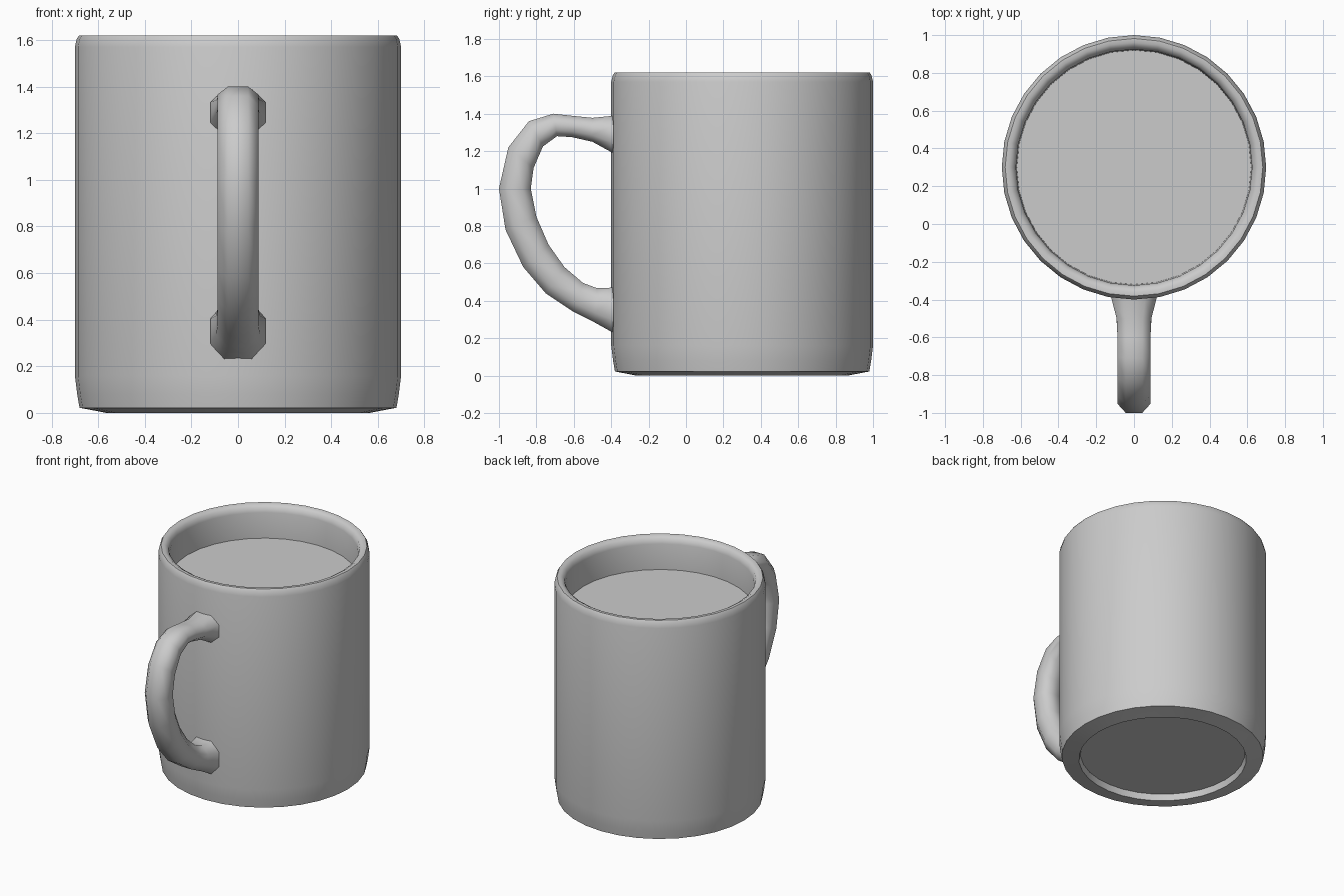
import bpy, bmesh, math

if "Cube" in bpy.data.objects:
    bpy.data.objects.remove(bpy.data.objects["Cube"])

CY = 0.3      # mug axis sits behind the centre to leave room for the handle
SEG = 32


def finish(name, bm, angle):
    bmesh.ops.recalc_face_normals(bm, faces=bm.faces)
    me = bpy.data.meshes.new(name)
    bm.to_mesh(me)
    bm.free()
    ob = bpy.data.objects.new(name, me)
    bpy.context.collection.objects.link(ob)
    bpy.ops.object.select_all(action='DESELECT')
    ob.select_set(True)
    bpy.context.view_layer.objects.active = ob
    bpy.ops.object.shade_smooth_by_angle(angle=math.radians(angle))
    return ob


def loft(bm, rings):
    # bridges closed rings of points and caps both ends
    loops = [[bm.verts.new(p) for p in r] for r in rings]
    for a, b in zip(loops, loops[1:]):
        n = len(a)
        for i in range(n):
            j = (i + 1) % n
            bm.faces.new((a[i], a[j], b[j], b[i]))
    bm.faces.new(loops[0])
    bm.faces.new(loops[-1])


def circle(r, z):
    return [(r * math.cos(2 * math.pi * i / SEG),
             CY + r * math.sin(2 * math.pi * i / SEG), z) for i in range(SEG)]


# mug body: recessed foot, outer wall, rounded rim, inner wall and floor
profile = [(0.555, 0.045), (0.565, 0.0), (0.585, 0.004), (0.68, 0.022),
           (0.69, 0.08), (0.70, 0.16), (0.70, 1.57), (0.692, 1.605), (0.682, 1.62),
           (0.66, 1.62), (0.635, 1.605), (0.625, 1.57), (0.62, 1.38),
           (0.62, 0.16), (0.58, 0.10)]
bm = bmesh.new()
loft(bm, [circle(r, z) for r, z in profile])
finish("mug_body", bm, 50)

# drink surface
bm = bmesh.new()
bm.faces.new([bm.verts.new(p) for p in circle(0.622, 1.385)])
finish("drink_surface", bm, 30)

# handle: (outer y, outer z, inner y, inner z, half width)
sections = [(-0.37, 1.39, -0.37, 1.18, 0.12), (-0.40, 1.388, -0.40, 1.195, 0.118),
            (-0.50, 1.378, -0.50, 1.25, 0.092), (-0.60, 1.388, -0.61, 1.275, 0.087),
            (-0.71, 1.40, -0.69, 1.28, 0.087), (-0.84, 1.36, -0.765, 1.225, 0.087),
            (-0.95, 1.22, -0.815, 1.11, 0.087), (-1.00, 1.00, -0.83, 1.00, 0.087),
            (-0.965, 0.78, -0.80, 0.85, 0.087), (-0.87, 0.58, -0.735, 0.70, 0.087),
            (-0.75, 0.44, -0.65, 0.58, 0.087), (-0.60, 0.34, -0.55, 0.495, 0.087),
            (-0.49, 0.285, -0.475, 0.467, 0.094), (-0.40, 0.235, -0.40, 0.47, 0.118),
            (-0.37, 0.22, -0.37, 0.475, 0.12)]
octagon = [(-0.5, 0), (0.5, 0), (1, 0.28), (1, 0.72),
           (0.5, 1), (-0.5, 1), (-1, 0.72), (-1, 0.28)]
bm = bmesh.new()
loft(bm, [[(x * w, oy + (iy - oy) * t, oz + (iz - oz) * t) for x, t in octagon]
          for oy, oz, iy, iz, w in sections])
finish("handle", bm, 60)
